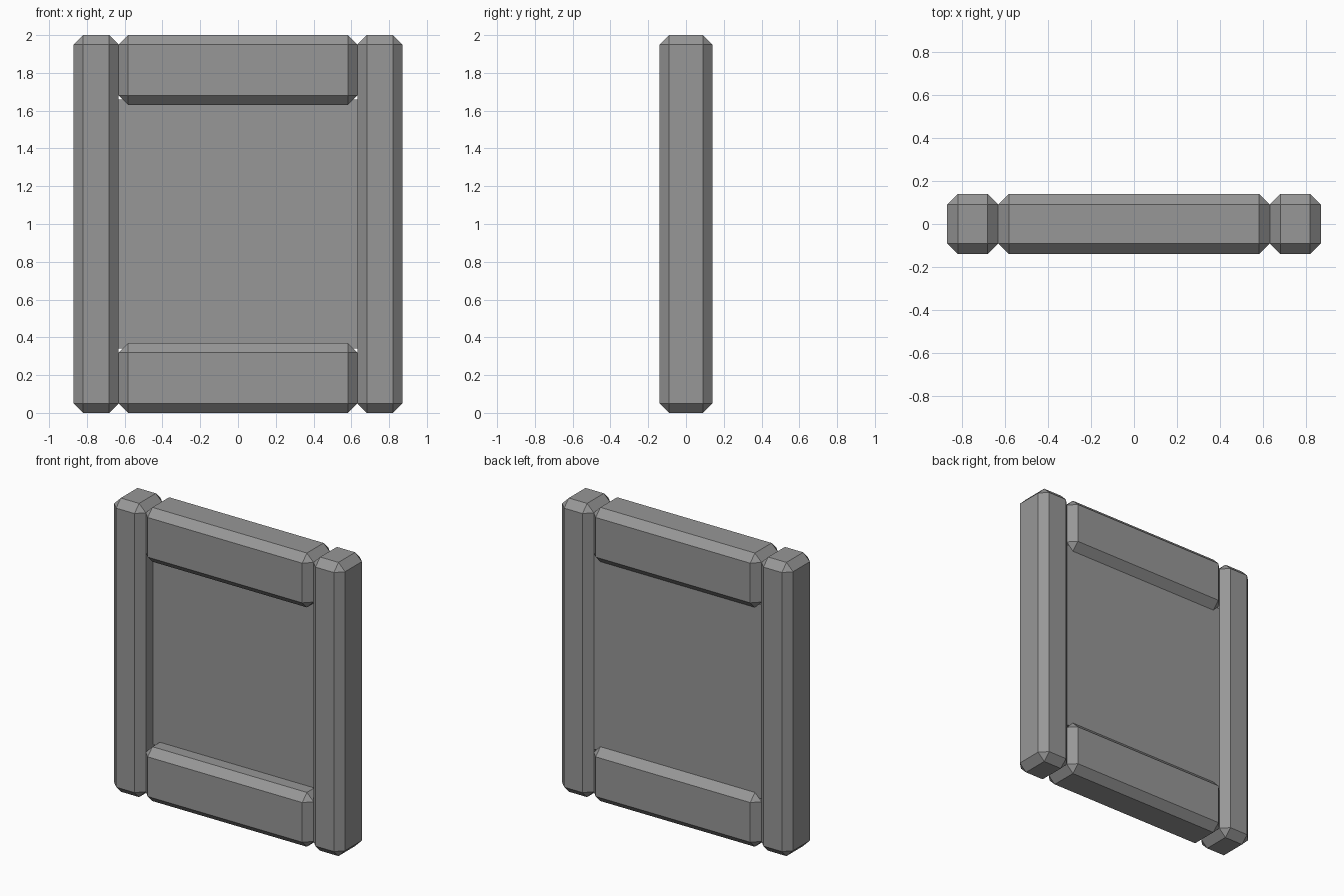
import bpy
import bmesh
from mathutils import Vector

cube = bpy.data.objects.get("Cube")
if cube:
    bpy.data.objects.remove(cube, do_unlink=True)

grey = bpy.data.materials.new("stone_grey")
grey.use_nodes = True
colour = (0.31, 0.31, 0.31, 1)
grey.diffuse_color = colour
grey.node_tree.nodes["Principled BSDF"].inputs["Base Color"].default_value = colour


def block(name, low, high, chamfer=0.0):
    """Box between two corners, with optional flat chamfers on every edge."""
    low, high = Vector(low), Vector(high)
    bm = bmesh.new()
    bmesh.ops.create_cube(bm, size=1)
    bmesh.ops.scale(bm, vec=high - low, verts=bm.verts)
    if chamfer:
        bmesh.ops.bevel(bm, geom=bm.edges[:], offset=chamfer, segments=1,
                        affect='EDGES', profile=0.5)
    mesh = bpy.data.meshes.new(name)
    bm.to_mesh(mesh)
    bm.free()
    mesh.materials.append(grey)
    obj = bpy.data.objects.new(name, mesh)
    obj.location = (low + high) / 2
    bpy.context.collection.objects.link(obj)
    return obj


depth, outer, inner, chamfer = 0.14, 0.87, 0.632, 0.05

# Side posts
block("left_post", (inner, -depth, 0), (outer, depth, 2), chamfer)
block("right_post", (-outer, -depth, 0), (-inner, depth, 2), chamfer)

# Top and bottom rails
block("top_rail", (-inner, -depth, 1.63), (inner, depth, 2), chamfer)
block("bottom_rail", (-inner, -depth, 0), (inner, depth, 0.37), chamfer)

# Centre panel, recessed deeper on the front than on the back
block("centre_panel", (-inner, -0.01, 0.34), (inner, 0.09, 1.66))
